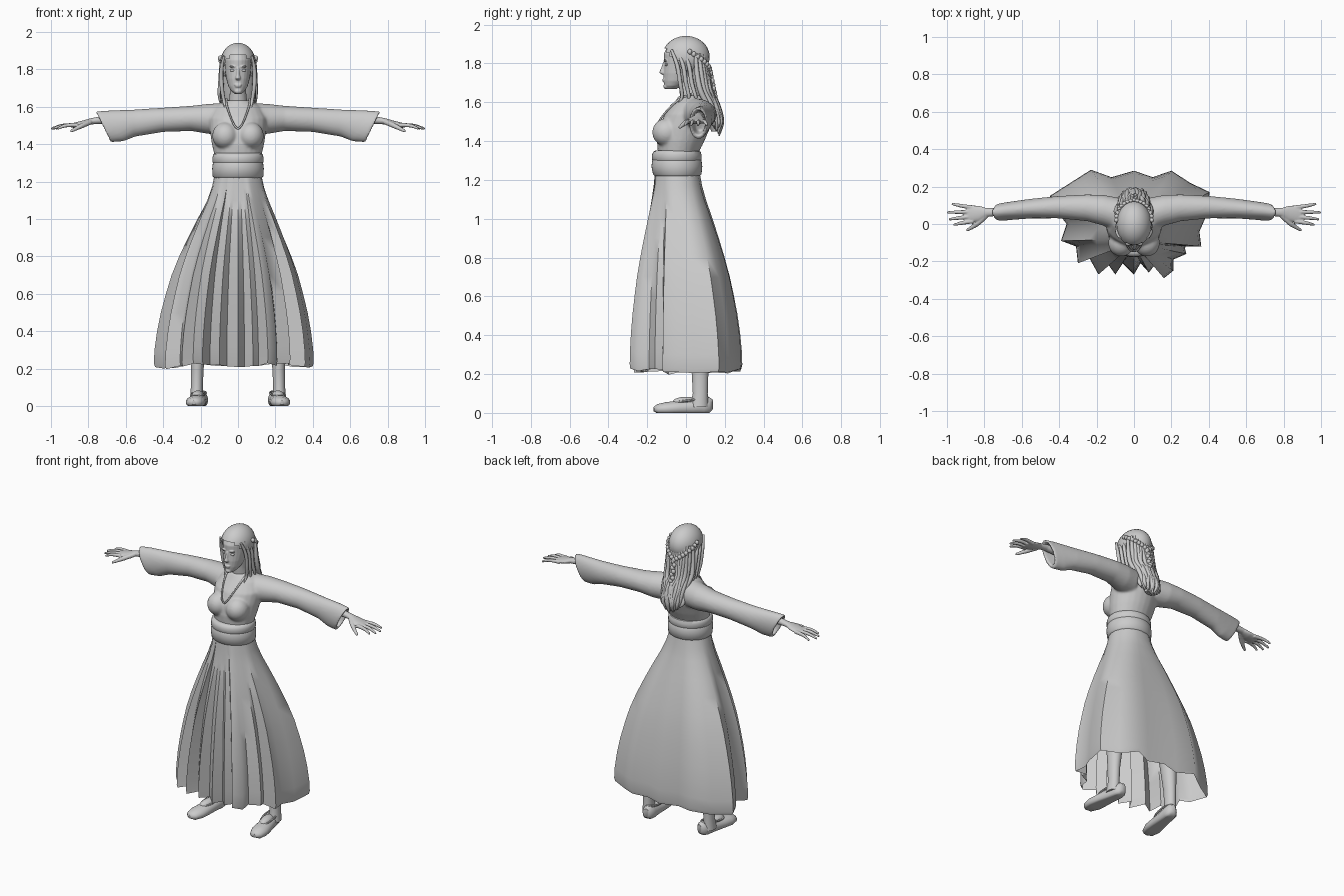
import bpy, bmesh, math, random
from mathutils import Vector, Matrix

random.seed(3)
cube = bpy.data.objects.get("Cube")
if cube:
    bpy.data.objects.remove(cube, do_unlink=True)

clay = bpy.data.materials.new("light_grey")
clay.use_nodes = True
clay.diffuse_color = (.6, .6, .6, 1)
clay.node_tree.nodes["Principled BSDF"].inputs["Base Color"].default_value = (.6, .6, .6, 1)


def skin_rings(bm, rings, cap=True):
    """Bridge a list of point rings into a surface."""
    loops = [[bm.verts.new(p) for p in ring] for ring in rings]
    count = len(loops[0])
    for low, high in zip(loops, loops[1:]):
        for i in range(count):
            j = (i + 1) % count
            bm.faces.new((low[i], low[j], high[j], high[i]))
    if cap:
        bm.faces.new(loops[0][::-1])
        bm.faces.new(loops[-1])


def loft(bm, axis, sections, sides=24, flip=1, cap=True):
    """Ellipse sections: position on axis, then min and max on both other axes."""
    rings = []
    for pos, a0, a1, b0, b1 in sections:
        ring = []
        for i in range(sides):
            t = math.tau * i / sides
            p = [(a0 + a1) / 2 + (a1 - a0) / 2 * math.cos(t),
                 (b0 + b1) / 2 + (b1 - b0) / 2 * math.sin(t)]
            p.insert("xyz".index(axis), pos)
            ring.append((p[0] * flip, p[1], p[2]))
        rings.append(ring)
    skin_rings(bm, rings, cap)


def upright(bm, sections, **options):
    """Vertical loft, symmetric in x: height, half width, front, back."""
    loft(bm, "z", [(z, -w, w, f, b) for z, w, f, b in sections], **options)


def ball(bm, centre, radii):
    scale = Matrix.Translation(centre) @ Matrix.Diagonal((*radii, 1))
    return bmesh.ops.create_uvsphere(bm, u_segments=24, v_segments=16, radius=1, matrix=scale)


def tube(bm, points, radii, sides=8, steps=5):
    """Tapered tube along a smooth path."""
    pts = [Vector(p) for p in points]
    ext = [pts[0]] + pts + [pts[-1]]
    path, sizes = [], []
    for k in range(len(pts) - 1):
        a, b, c, d = ext[k:k + 4]
        for s in range(steps + (k == len(pts) - 2)):
            t = s / steps
            path.append(b + (c - a) * t / 2 + (a - b * 2.5 + c * 2 - d / 2) * t * t
                        + (b * 1.5 - a / 2 - c * 1.5 + d / 2) * t ** 3)
            sizes.append(radii[k] * (1 - t) + radii[k + 1] * t)
    rings = []
    for i, p in enumerate(path):
        way = (path[min(i + 1, len(path) - 1)] - path[max(i - 1, 0)]).normalized()
        side = way.cross(Vector((.31, .2, .93) if abs(way.z) < .8 else (1, .1, 0))).normalized()
        other = way.cross(side)
        rings.append([p + (side * math.cos(math.tau * n / sides)
                           + other * math.sin(math.tau * n / sides)) * sizes[i]
                      for n in range(sides)])
    skin_rings(bm, rings)


def finish(name, bm, voxel=0, smooth=0, angle=50):
    bmesh.ops.recalc_face_normals(bm, faces=bm.faces)
    mesh = bpy.data.meshes.new(name)
    bm.to_mesh(mesh)
    bm.free()
    mesh.materials.append(clay)
    obj = bpy.data.objects.new(name, mesh)
    bpy.context.collection.objects.link(obj)
    if voxel:
        remesh = obj.modifiers.new("blend", "REMESH")
        remesh.mode = "VOXEL"
        remesh.voxel_size = voxel
        remesh.use_smooth_shade = True
        soften = obj.modifiers.new("soften", "SMOOTH")
        soften.iterations = smooth
    bpy.ops.object.select_all(action="DESELECT")
    bpy.context.view_layer.objects.active = obj
    obj.select_set(True)
    if voxel:
        bpy.ops.object.shade_smooth()
    else:
        bpy.ops.object.shade_smooth_by_angle(angle=math.radians(angle))
    return obj


# Pleated skirt: waist ellipse blended down to a folded hem outline
hem = [(0, -.27), (.035, -.21), (.08, -.26), (.11, -.22), (.16, -.29), (.21, -.25), (.21, -.19),
       (.28, -.16), (.27, -.12), (.36, -.12), (.35, -.04), (.385, .04), (.405, .17), (.3, .22),
       (.2, .285), (.1, .25), (0, .285), (-.12, .25), (-.23, .29), (-.34, .22), (-.45, .15),
       (-.4, .05), (-.36, 0), (-.39, -.09), (-.31, -.12), (-.3, -.21), (-.24, -.18),
       (-.19, -.27), (-.15, -.2), (-.1, -.27), (-.06, -.21)]
flare = [(1.24, 0), (1.17, .06), (1.1, .15), (1, .31), (.9, .46), (.8, .6), (.7, .72),
         (.6, .81), (.5, .89), (.4, .95), (.3, .99), (.23, 1), (.21, .98)]
bm = bmesh.new()
rings = []
for z, f in flare:
    ring = []
    for x, y in hem:
        t = math.atan2(y / .28, x / .43)
        drop = (.015 * math.sin(abs(x) * 9) + .01 * math.cos(y * 40)) * f ** 4
        ring.append((x * f + .125 * math.cos(t) * (1 - f),
                     y * f + (.115 * math.sin(t) - .045) * (1 - f), z + drop))
    rings.append(ring)
skin_rings(bm, rings, cap=False)
finish("pleated_skirt", bm, angle=60)

# Bodice with sleeves, blended into one cloth surface
bm = bmesh.new()
upright(bm, [(1.24, .12, -.14, .06), (1.34, .126, -.145, .065), (1.4, .14, -.15, .095),
             (1.47, .15, -.14, .125), (1.54, .155, -.11, .145), (1.6, .125, -.06, .14),
             (1.635, .065, -.035, .11)])
sleeve = [(.08, -.04, .14, 1.45, 1.62), (.16, -.01, .155, 1.455, 1.615),
          (.25, .015, .158, 1.47, 1.605), (.4, .03, .15, 1.465, 1.595),
          (.55, .03, .135, 1.44, 1.585), (.65, .022, .12, 1.415, 1.58),
          (.72, .015, .11, 1.41, 1.575), (.72, .03, .098, 1.43, 1.562),
          (.64, .045, .1, 1.45, 1.555)]
for s in (1, -1):
    ball(bm, (s * .068, -.1, 1.445), (.07, .074, .072))
    bits = bmesh.new()
    loft(bits, "x", sleeve, flip=s)
    # Slant the cuff so its lower edge sits further up the arm
    for v in bits.verts:
        if abs(v.co.x) > .6:
            v.co.x += s * (v.co.z - 1.49) * .5
    scrap = bpy.data.meshes.new("scrap")
    bits.to_mesh(scrap)
    bits.free()
    bm.from_mesh(scrap)
    bpy.data.meshes.remove(scrap)
finish("bodice_and_sleeves", bm, voxel=.007, smooth=8)

# Waist sash in two wrapped bands
bm = bmesh.new()
upright(bm, [(1.215, .124, -.155, .065), (1.228, .136, -.17, .08), (1.27, .138, -.178, .084),
             (1.3, .134, -.174, .08), (1.315, .126, -.165, .07)], sides=40)
upright(bm, [(1.29, .126, -.165, .07), (1.305, .137, -.175, .081), (1.33, .136, -.175, .08),
             (1.346, .132, -.168, .075), (1.352, .122, -.155, .06)], sides=40)
finish("waist_sash", bm)

# Neckline trim
bm = bmesh.new()
for s in (1, -1):
    tube(bm, [(s * .062, .03, 1.642), (s * .062, -.035, 1.615), (s * .045, -.095, 1.56),
              (s * .022, -.137, 1.505), (0, -.145, 1.48)], [.006, .006, .005, .005, .005])
finish("neckline_trim", bm)

# Head, face and neck
bm = bmesh.new()
upright(bm, [(1.668, .018, -.1, -.05), (1.685, .037, -.112, -.02), (1.71, .052, -.115, .02),
             (1.75, .063, -.116, .05), (1.8, .071, -.112, .08), (1.85, .073, -.114, .09),
             (1.9, .062, -.09, .08), (1.925, .03, -.05, .05)])
upright(bm, [(1.56, .06, -.05, .09), (1.62, .05, -.03, .075), (1.67, .044, -.035, .06),
             (1.74, .044, -.04, .06)])
upright(bm, [(1.742, .01, -.122, -.1), (1.752, .015, -.139, -.1), (1.775, .009, -.129, -.1),
             (1.81, .008, -.117, -.1)], sides=12)
ball(bm, (0, -.113, 1.718), (.022, .009, .005))
ball(bm, (0, -.112, 1.709), (.018, .01, .005))
ball(bm, (0, -.102, 1.682), (.02, .015, .014))
for s in (1, -1):
    ball(bm, (s * .029, -.107, 1.815), (.021, .009, .005))
    ball(bm, (s * .074, 0, 1.79), (.009, .018, .03))
finish("head_and_neck", bm, voxel=.0035, smooth=3)

bm = bmesh.new()
for s in (1, -1):
    ball(bm, (s * .03, -.1, 1.794), (.014, .009, .007))
finish("eyes", bm)

# Hair cap trimmed along a sloping hairline
bm = bmesh.new()
ball(bm, (0, 0, 1.835), (.094, .122, .107))
low = [f for f in bm.faces
       if f.calc_center_median().z < 1.87 - 1.1 * (f.calc_center_median().y + .1)]
bmesh.ops.delete(bm, geom=low, context="FACES")
finish("hair_cap", bm)

# Loose hair down the back
bm = bmesh.new()
upright(bm, [(1.86, .07, -.02, .1), (1.76, .084, .02, .115), (1.68, .083, .03, .125),
             (1.6, .075, .07, .15), (1.52, .06, .105, .17), (1.45, .035, .13, .165)])
for i in range(15):
    t = i / 7 - 1
    arc = math.sqrt(1 - t * t * .85)
    wave = random.uniform(-.012, .012)
    tube(bm, [(.09 * t, .02 + .08 * arc, 1.85), (.092 * t, .02 + .095 * arc, 1.75),
              (.088 * t + wave, .04 + .09 * arc, 1.66), (.08 * t - wave, .08 + .085 * arc, 1.58),
              (.07 * t + wave, .11 + .075 * arc, 1.5),
              (.055 * t, .135 + .035 * arc, 1.41 + .05 * abs(t) + abs(wave) * 2)],
         [.008, .013, .014, .014, .012, .003])
for s in (1, -1):
    for k in range(3):
        tube(bm, [(s * .075, -.075 + k * .03, 1.87), (s * .089, -.045 + k * .03, 1.79),
                  (s * .086, -.03 + k * .03, 1.7), (s * (.075 + k * .006), -.02 + k * .035, 1.63),
                  (s * .07, -.045 + k * .05, 1.59 + k * .01)], [.007, .011, .011, .009, .003])
finish("loose_hair", bm)

# Braids meeting at the back of the head
bm = bmesh.new()
for s in (1, -1):
    for k in range(9):
        t = k / 8
        a = math.pi / 2 * t
        ball(bm, (s * .094 * math.cos(a), .02 + .105 * math.sin(a), 1.86 - .1 * t),
             (.013, .012, .014))
for k in range(9):
    ball(bm, (.005 * (-1) ** k, .127 + .004 * k, 1.75 - .02 * k), (.014, .012, .015))
finish("braids", bm)

# Hands: palm with thumb and four fingers
fingers = [(.015, .965, -.005), (.04, .99, .025), (.065, 1, .062), (.088, .975, .108)]
for s, label in ((1, "left"), (-1, "right")):
    bm = bmesh.new()
    loft(bm, "x", [(.62, .04, .1, 1.5, 1.555), (.74, .042, .085, 1.508, 1.548),
                   (.79, .038, .086, 1.505, 1.538), (.83, .015, .098, 1.494, 1.526),
                   (.88, .008, .1, 1.487, 1.514), (.895, .014, .094, 1.49, 1.51)], flip=s)
    for root, tip, spread in fingers:
        middle = (root + spread) / 2
        tube(bm, [(s * .86, root, 1.502), (s * (tip + .88) / 2, middle, 1.499),
                  (s * tip, spread, 1.482)], [.0125, .0105, .006])
    tube(bm, [(s * .79, .045, 1.518), (s * .84, .0, 1.496), (s * .895, -.035, 1.468)],
         [.015, .014, .007])
    finish(label + "_hand", bm, voxel=.004, smooth=3)

    # Leg running up under the skirt
    bm = bmesh.new()
    leg = [(.03, .222, .036, .02, .115), (.1, .22, .032, .035, .112), (.2, .218, .034, .03, .115),
           (.35, .21, .046, .015, .125), (.55, .19, .05, 0, .105), (.8, .15, .068, -.04, .09),
           (1.1, .075, .07, -.1, .06)]
    loft(bm, "z", [(z, x - w, x + w, f, b) for z, x, w, f, b in leg], flip=s)
    finish(label + "_leg", bm)

    # Slipper with a flat sole, a raised rim and the instep showing
    bm = bmesh.new()
    shoe = [(-.168, .014, .008, .03), (-.15, .038, -.008, .045), (-.1, .053, -.015, .056),
            (-.04, .05, -.015, .062), (.03, .043, -.015, .07), (.09, .041, -.015, .08),
            (.12, .034, -.01, .082), (.138, .016, .015, .07)]
    loft(bm, "y", [(y, -w, w, a, b) for y, w, a, b in shoe])
    ball(bm, (0, .0, .055), (.033, .07, .028))
    rim = [(.036 * math.sin(k * math.tau / 12), .025 - .09 * math.cos(k * math.tau / 12),
            .066 - .012 * math.cos(k * math.tau / 12)) for k in range(13)]
    tube(bm, rim, [.006] * 13, sides=6, steps=3)
    for v in bm.verts:
        v.co.z = max(v.co.z, 0)
    bm.transform(Matrix.Translation((s * .213, 0, 0)) @ Matrix.Rotation(s * math.radians(8), 4, "Z"))
    finish(label + "_slipper", bm)
